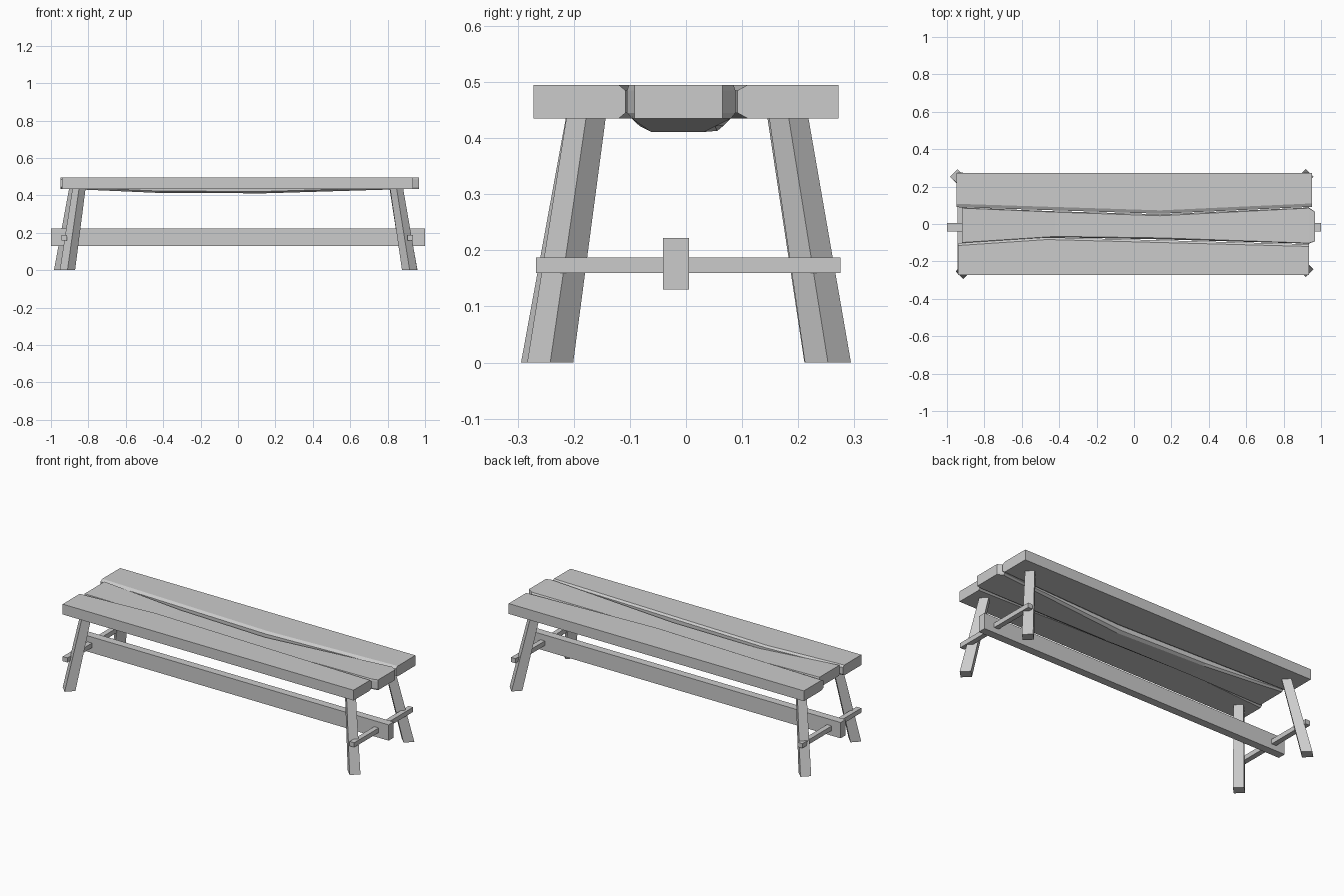
import bpy, bmesh
from mathutils import Vector

if "Cube" in bpy.data.objects:
    bpy.data.objects.remove(bpy.data.objects["Cube"])

Z0, Z1 = 0.435, 0.495


def loft(name, rings):
    """Skin a list of equal-length point rings and cap both ends."""
    bm = bmesh.new()
    vs = [[bm.verts.new(p) for p in r] for r in rings]
    n = len(rings[0])
    for a, b in zip(vs, vs[1:]):
        for i in range(n):
            j = (i + 1) % n
            bm.faces.new((a[i], a[j], b[j], b[i]))
    bm.faces.new(vs[0][::-1])
    bm.faces.new(vs[-1])
    bmesh.ops.recalc_face_normals(bm, faces=bm.faces)
    me = bpy.data.meshes.new(name)
    bm.to_mesh(me)
    bm.free()
    ob = bpy.data.objects.new(name, me)
    bpy.context.collection.objects.link(ob)
    return ob


def box(name, x0, x1, y0, y1, z0, z1):
    return loft(name, [[(x, y0, z0), (x, y1, z0), (x, y1, z1), (x, y0, z1)]
                       for x in (x0, x1)])


def outer_plank(name, outer, inner, ridge):
    """Straight outer edge, wavering inner edge with a small live-edge ridge."""
    loft(name, [[(x, outer, Z0), (x, y, Z0), (x, y + ridge, Z0 + 0.01),
                 (x, y + ridge, Z1 - 0.01), (x, y, Z1), (x, outer, Z1)]
                for x, y in inner])


# Seat planks
outer_plank("front_plank", -0.272,
            [(-0.94, -0.115), (-0.465, -0.083), (0.935, -0.12)], 0.012)
outer_plank("back_plank", 0.272,
            [(-0.95, 0.108), (0.14, 0.073), (0.953, 0.11)], -0.018)

# Middle plank sags along its length and has clipped corners at one end
middle = [  # x, front y, back y, sag, underside inset
    (-0.92, -0.102, 0.088, 0.0, 0.008),
    (-0.42, -0.071, 0.068, 0.022, 0.012),
    (0.14, -0.082, 0.052, 0.024, 0.02),
    (0.935, -0.105, 0.088, 0.0, 0.008),
    (0.968, -0.092, 0.065, 0.0, 0.0)]
loft("middle_plank", [[(x, a + c, Z0 - s), (x, b - c, Z0 - s),
                       (x, b, Z0 - s + 0.01), (x, b, Z1 - s - 0.01),
                       (x, b - c * 0.4, Z1 - s), (x, a + c * 0.4, Z1 - s),
                       (x, a, Z1 - s - 0.01), (x, a, Z0 - s + 0.01)]
                      for x, a, b, s, c in middle])

# Splayed legs, square section turned to the diagonal
legs = {"front_left_leg": ((-0.912, -0.253), (-0.85, -0.179)),
        "front_right_leg": ((0.918, -0.242), (0.848, -0.178)),
        "back_left_leg": ((-0.943, 0.252), (-0.868, 0.18)),
        "back_right_leg": ((0.919, 0.253), (0.845, 0.183))}
for name, (foot, head) in legs.items():
    loft(name, [[(x + r, y, z), (x, y + r, z), (x - r, y, z), (x, y - r, z)]
                for (x, y), z, r in ((foot, 0, 0.041), (head, 0.437, 0.035))])

# Cross bars and long stretcher
box("left_cross_bar", -0.943, -0.913, -0.267, 0.275, 0.16, 0.187)
box("right_cross_bar", 0.907, 0.936, -0.267, 0.275, 0.16, 0.187)
box("stretcher", -1, 1, -0.041, 0.005, 0.13, 0.222)
